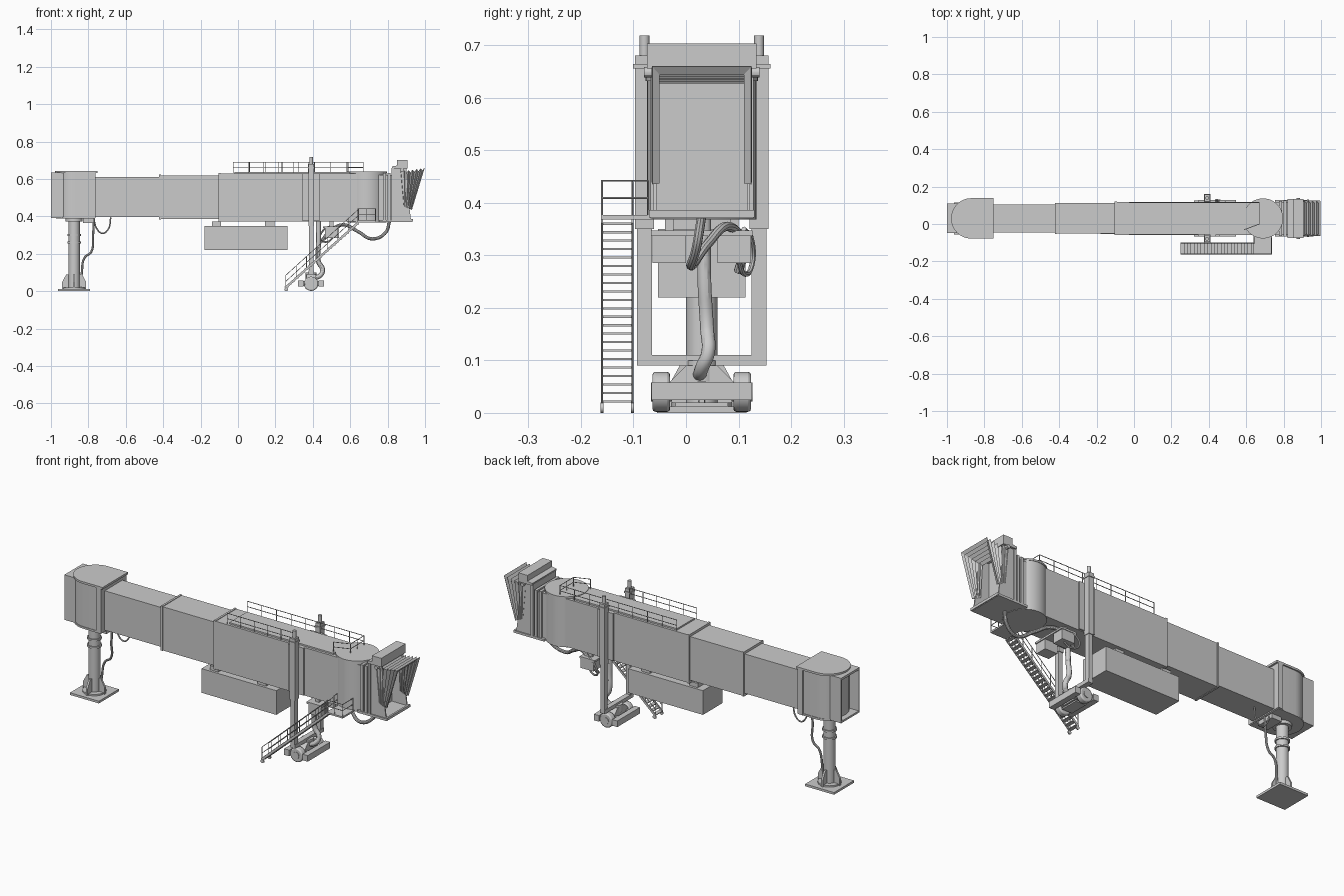
import bpy, bmesh, math
from mathutils import Vector

if "Cube" in bpy.data.objects:
    bpy.data.objects.remove(bpy.data.objects["Cube"])

YC = 0.03  # centre line of the bridge


def mesh_obj(name, verts, faces):
    me = bpy.data.meshes.new(name)
    me.from_pydata(verts, [], faces)
    bm = bmesh.new()
    bm.from_mesh(me)
    bmesh.ops.recalc_face_normals(bm, faces=bm.faces)
    bm.to_mesh(me)
    bm.free()
    ob = bpy.data.objects.new(name, me)
    bpy.context.collection.objects.link(ob)
    return ob


def extrude(name, pts, a, b, axis):
    """Extrude a 2D outline: axis 'y' takes (x,z), 'z' takes (x,y), 'x' takes (y,z)."""
    put = {'x': lambda p, t: (t, p[0], p[1]), 'y': lambda p, t: (p[0], t, p[1]),
           'z': lambda p, t: (p[0], p[1], t)}[axis]
    n = len(pts)
    faces = [tuple(range(n)), tuple(range(n, 2 * n))]
    faces += [(i, (i + 1) % n, n + (i + 1) % n, n + i) for i in range(n)]
    return mesh_obj(name, [put(p, a) for p in pts] + [put(p, b) for p in pts], faces)


def box(name, x0, x1, y0, y1, z0, z1):
    return extrude(name, [(x0, y0), (x1, y0), (x1, y1), (x0, y1)], z0, z1, 'z')


def cbox(name, x0, x1, half, z0, z1):
    return box(name, x0, x1, YC - half, YC + half, z0, z1)


def smooth(ob):
    bpy.ops.object.select_all(action='DESELECT')
    ob.select_set(True)
    bpy.context.view_layer.objects.active = ob
    bpy.ops.object.shade_smooth_by_angle()
    return ob


def disc(cx, cy, r, n=32, a0=0.0, a1=2 * math.pi, closed=True):
    m = n if closed else n - 1
    return [(cx + r * math.cos(a0 + (a1 - a0) * i / m), cy + r * math.sin(a0 + (a1 - a0) * i / m)) for i in range(n)]


def cyl(name, cx, cy, r, a, b, axis='z', n=32):
    return smooth(extrude(name, disc(cx, cy, r, n), a, b, axis))


def tubes(name, paths, r, soft=False, res=1):
    cu = bpy.data.curves.new(name, 'CURVE')
    cu.dimensions = '3D'
    cu.bevel_depth, cu.bevel_resolution, cu.use_fill_caps = r, res, True
    for path in paths:
        if soft:
            sp = cu.splines.new('BEZIER')
            sp.bezier_points.add(len(path) - 1)
            sp.resolution_u = 8
            for bp, co in zip(sp.bezier_points, path):
                bp.co, bp.handle_left_type, bp.handle_right_type = co, 'AUTO', 'AUTO'
        else:
            sp = cu.splines.new('POLY')
            sp.points.add(len(path) - 1)
            for p, co in zip(sp.points, path):
                p.co = (*co, 1)
    ob = bpy.data.objects.new(name, cu)
    bpy.context.collection.objects.link(ob)
    bpy.ops.object.select_all(action='DESELECT')
    ob.select_set(True)
    bpy.context.view_layer.objects.active = ob
    bpy.ops.object.convert(target='MESH')
    return smooth(bpy.context.object)


def railing(name, a, b, h, n, r=0.0018, levels=(0.5, 1.0)):
    a, b = Vector(a), Vector(b)
    up = Vector((0, 0, h))
    paths = [[a + up * k, b + up * k] for k in levels]
    paths += [[a.lerp(b, i / n), a.lerp(b, i / n) + up] for i in range(n + 1)]
    return tubes(name, paths, r)


# telescoping tunnels with end frames
for nm, x0, x1, half, z0, z1 in (("inner", -0.78, -0.40, 0.075, 0.398, 0.61),
                                 ("middle", -0.42, -0.08, 0.081, 0.385, 0.62),
                                 ("outer", -0.10, 0.66, 0.088, 0.372, 0.63)):
    cbox(nm + "_tunnel", x0, x1, half, z0, z1)
    cbox(nm + "_tunnel_frame", x0 - 0.003, x0 + 0.008, half + 0.002, z0 - 0.002, z1 + 0.003)
cbox("tunnel_roof_ridge", -0.02, 0.60, 0.075, 0.63, 0.638)

# rotunda: rounded body, roof, floor and open entrance
def d_shape(r, xe):
    return disc(-0.87, YC, r, 24, math.pi / 2, 1.5 * math.pi, False) + [(xe, YC - r), (xe, YC + r)]
smooth(extrude("rotunda_wall", d_shape(0.101, -0.79), 0.395, 0.632, 'z'))
smooth(extrude("rotunda_roof", d_shape(0.108, -0.752), 0.632, 0.643, 'z'))
smooth(extrude("rotunda_floor", d_shape(0.104, -0.765), 0.388, 0.398, 'z'))
cbox("rotunda_tunnel_frame", -0.79, -0.762, 0.108, 0.392, 0.636)
cbox("entrance_floor", -1, -0.93, 0.079, 0.392, 0.402)
cbox("entrance_roof", -1, -0.93, 0.079, 0.622, 0.634)
for s, side in ((-1, "front"), (1, "rear")):
    y = sorted((YC + s * 0.079, YC + s * 0.071))
    box("entrance_wall_" + side, -1, -0.93, *y, 0.402, 0.622)

# rotunda pillar with rings, gussets and base plate
cyl("pillar", -0.876, YC, 0.030, 0.01, 0.39)
for z in (0.255, 0.295):
    cyl("pillar_ring", -0.876, YC, 0.036, z, z + 0.010)
cyl("pillar_head", -0.876, YC, 0.045, 0.372, 0.39)
cyl("pillar_foot", -0.876, YC, 0.058, 0.012, 0.02)
cbox("base_plate", -0.962, -0.79, 0.085, 0, 0.012)
for k in range(4):
    g = extrude("pillar_gusset", [(0.02, 0.012), (0.064, 0.012), (0.064, 0.05), (0.042, 0.09), (0.02, 0.09)],
                -0.005, 0.005, 'y')
    g.location = (-0.876, YC, 0)
    g.rotation_euler.z = k * math.pi / 2
tubes("pillar_cable", [[(-0.77, 0.03, 0.39), (-0.775, 0.03, 0.30), (-0.785, 0.04, 0.21), (-0.82, 0.04, 0.18),
                        (-0.835, 0.035, 0.10), (-0.84, 0.03, 0.02)]], 0.006, True, 2)
tubes("tunnel_cable", [[(-0.77, 0.06, 0.38), (-0.755, 0.06, 0.335), (-0.725, 0.06, 0.31), (-0.695, 0.06, 0.33),
                        (-0.68, 0.06, 0.395)]], 0.004, True, 2)
cbox("cable_bracket", -0.83, -0.77, 0.05, 0.365, 0.39)

# cab rotunda
cyl("cab_rotunda", 0.69, YC, 0.104, 0.368, 0.634, n=48)
cyl("cab_rotunda_roof", 0.69, YC, 0.107, 0.632, 0.641, n=48)

# cab: frames, walls, hood, floor
cbox("cab_neck", 0.75, 0.83, 0.085, 0.378, 0.622)
cbox("cab_frame_inner", 0.775, 0.790, 0.094, 0.375, 0.632)
cbox("cab_frame_outer", 0.800, 0.815, 0.096, 0.375, 0.632)
cbox("cab_back_wall", 0.822, 0.835, 0.098, 0.378, 0.66)
cbox("cab_floor", 0.755, 0.93, 0.098, 0.370, 0.382)
cbox("cab_bumper", 0.925, 0.935, 0.10, 0.372, 0.386)
hood = [(0.825, 0.655), (0.822, 0.667), (0.85, 0.672), (0.85, 0.703), (0.905, 0.703), (0.905, 0.655)]
extrude("cab_hood", hood, YC - 0.104, YC + 0.104, 'y')
wall = [(0.83, 0.38), (0.925, 0.38), (0.915, 0.46), (0.90, 0.66), (0.83, 0.66)]
for s, side in ((-1, "front"), (1, "rear")):
    extrude("cab_wall_" + side, wall, YC + s * 0.092, YC + s * 0.086, 'y')
cyl("hood_actuator", 0.878, 0.648, 0.010, YC - 0.11, YC + 0.11, 'y', 12)

# folding bellows, U-shaped pleats fanned out
verts, faces = [], []
N = 13
for i in range(N):
    t = i / (N - 1)
    o = 0.0 if i % 2 else 0.014
    xb, zb, xt, zt = 0.885 + 0.045 * t, 0.455 - 0.02 * t, 0.868 + 0.13 * t, 0.625 + 0.02 * t + o
    w = 0.080 + o
    verts += [(xb, YC - w, zb), (xt, YC - w, zt), (xt, YC + w, zt), (xb, YC + w, zb)]
    if i:
        faces += [(4 * i - 4 + k, 4 * i - 3 + k, 4 * i + 1 + k, 4 * i + k) for k in range(3)]
bel = mesh_obj("canopy_bellows", verts, faces)
sol = bel.modifiers.new("thickness", 'SOLIDIFY')
sol.thickness = 0.002

# roof railings
railing("roof_rail_rear", (-0.025, 0.115, 0.632), (0.67, 0.115, 0.632), 0.058, 8)
railing("roof_rail_front", (-0.025, -0.055, 0.632), (0.375, -0.055, 0.632), 0.058, 5)
railing("roof_rail_end", (0.67, 0.115, 0.637), (0.67, 0.0, 0.637), 0.053, 2)
railing("roof_rail_return", (0.67, 0.0, 0.637), (0.59, -0.03, 0.637), 0.053, 1)

# lift columns either side of the tunnel
for s, side in ((-1, "front"), (1, "rear")):
    y = YC + s * 0.109
    box("lift_column_" + side, 0.379, 0.403, y - 0.014, y + 0.014, 0.09, 0.40)
    box("lift_sleeve_" + side, 0.376, 0.406, y - 0.018, y + 0.018, 0.35, 0.68)
    box("lift_collar_" + side, 0.373, 0.409, y - 0.022, y + 0.022, 0.655, 0.664)
    cyl("lift_motor_" + side, 0.391, y, 0.0095, 0.68, 0.718, n=16)
    yi = YC + s * 0.091
    box("lift_bracket_" + side, 0.345, 0.437, yi - 0.006, yi + 0.006, 0.375, 0.63)
cbox("lift_crossbeam", 0.377, 0.405, 0.123, 0.09, 0.11)

# drive bogie
cyl("bogie_pivot", 0.391, YC, 0.03, 0.06, 0.10, n=24)
extrude("bogie_yoke", [(YC - 0.06, 0.03), (YC + 0.06, 0.03), (YC + 0.06, 0.06), (YC + 0.03, 0.09),
                       (YC - 0.03, 0.09), (YC - 0.06, 0.06)], 0.365, 0.417, 'x')
for s, side in ((-1, "front"), (1, "rear")):
    y = YC + s * 0.077
    w = cyl("wheel_" + side, 0.391, 0.040, 0.038, y - 0.017, y + 0.017, 'y')
    bev = w.modifiers.new("round", 'BEVEL')
    bev.width, bev.segments, bev.limit_method, bev.angle_limit = 0.006, 2, 'ANGLE', 0.8
    cyl("wheel_hub_" + side, 0.391, 0.040, 0.018, y - 0.020, y + 0.020, 'y', 16)
    x = 0.391 + s * 0.055
    cbox("bogie_bumper_" + side, x - 0.015, x + 0.015, 0.096, 0.025, 0.058)
    box("bogie_arm_" + side, 0.335, 0.447, YC + s * 0.046 - 0.006, YC + s * 0.046 + 0.006, 0.028, 0.055)
cbox("bogie_guard", 0.36, 0.42, 0.05, 0.012, 0.02)

# drive conduit and cab hose
tubes("drive_conduit", [[(0.43, 0.035, 0.372), (0.43, 0.035, 0.25), (0.43, 0.04, 0.16), (0.452, 0.042, 0.115),
                         (0.44, 0.03, 0.085), (0.405, 0.025, 0.07)]], 0.013, True, 4)
tubes("cab_hose", [[(0.45, 0.10, 0.27), (0.48, 0.11, 0.31), (0.56, 0.08, 0.355), (0.64, 0.04, 0.32),
                    (0.72, 0.01, 0.28), (0.79, 0.02, 0.315), (0.81, 0.03, 0.375)]], 0.009, True, 3)
tubes("loop_hose", [[(0.50, 0.11, 0.35), (0.46, 0.125, 0.33), (0.44, 0.125, 0.28), (0.48, 0.11, 0.265),
                     (0.51, 0.10, 0.29)]], 0.005, True, 2)

# underslung equipment
cbox("equipment_box", -0.18, 0.265, 0.083, 0.22, 0.35)
for x in (-0.115, 0.17):
    cbox("equipment_hanger", x - 0.025, x + 0.025, 0.07, 0.35, 0.373)
cbox("control_shelf", 0.455, 0.545, 0.097, 0.337, 0.347)
for s in (-1, 1):
    y = YC + s * 0.062
    box("control_box", 0.465, 0.54, y - 0.032, y + 0.032, 0.285, 0.338)
    box("shelf_hanger", 0.49, 0.51, y - 0.008, y + 0.008, 0.345, 0.375)

# service stair with landing and handrails
A, B = Vector((0.25, 0, 0.014)), Vector((0.645, 0, 0.368))
for y in (-0.160, -0.102):
    extrude("stair_stringer", [(A.x, A.z - 0.007), (B.x, B.z - 0.007), (B.x, B.z + 0.009), (A.x, A.z + 0.009)],
            y - 0.002, y + 0.002, 'y')
    railing("stair_handrail", (A.x + 0.005, y, A.z + 0.006), (B.x, y, B.z + 0.006), 0.065, 7, 0.0018)
    cyl("stair_wheel", A.x + 0.008, 0.010, 0.010, y - 0.003, y + 0.003, 'y', 16)
for i in range(22):
    p = A.lerp(B, (i + 0.5) / 22)
    box("stair_tread", p.x - 0.010, p.x + 0.010, -0.158, -0.104, p.z - 0.002, p.z + 0.002)
box("stair_landing", 0.64, 0.737, -0.162, -0.06, 0.368, 0.377)
railing("landing_rail_front", (0.642, -0.16, 0.376), (0.735, -0.16, 0.376), 0.066, 2)
railing("landing_rail_side", (0.735, -0.16, 0.376), (0.735, -0.072, 0.376), 0.066, 1)
railing("landing_rail_back", (0.642, -0.102, 0.376), (0.642, -0.072, 0.376), 0.066, 1)
